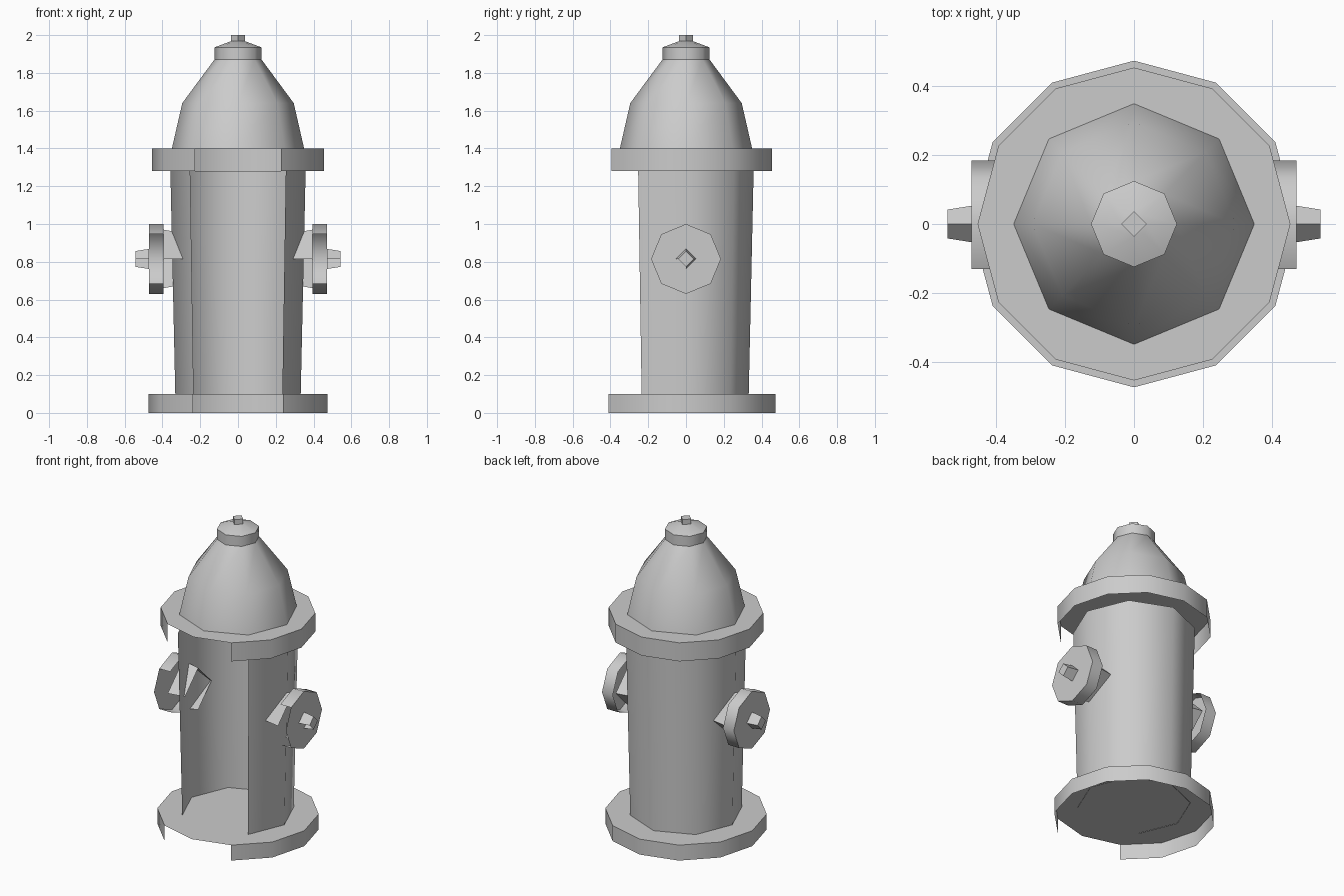
import bpy, bmesh
from math import radians, cos, sin, pi
from mathutils import Vector

cube = bpy.data.objects.get("Cube")
if cube:
    bpy.data.objects.remove(cube, do_unlink=True)

GREY = (0.6, 0.6, 0.6, 1)
grey = bpy.data.materials.new("cast_grey")
grey.use_nodes = True
grey.diffuse_color = GREY
grey.node_tree.nodes["Principled BSDF"].inputs["Base Color"].default_value = GREY


def shell(name, sides, profile, gap=(), caps="", sideways=False):
    """Sweep (radius, distance) pairs round an axis; gap lists open wall faces."""
    def place(r, t, a):
        if sideways:
            return Vector((t, r * cos(a), 0.815 + r * sin(a)))
        return Vector((r * cos(a), r * sin(a), t))

    bm = bmesh.new()
    rings = [[bm.verts.new(place(r, t, 2 * pi * i / sides)) for i in range(sides)]
             for r, t in profile]
    for low, high in zip(rings, rings[1:]):
        for i in range(sides):
            if i not in gap:
                j = (i + 1) % sides
                bm.faces.new((low[i], low[j], high[j], high[i]))
    if "b" in caps:
        bm.faces.new(rings[0][::-1])
    if "t" in caps:
        bm.faces.new(rings[-1])
    mesh = bpy.data.meshes.new(name)
    bm.to_mesh(mesh)
    bm.free()
    mesh.materials.append(grey)
    obj = bpy.data.objects.new(name, mesh)
    bpy.context.collection.objects.link(obj)
    if sideways:
        obj.modifiers.new("both_sides", "MIRROR")
    bpy.ops.object.select_all(action="DESELECT")
    bpy.context.view_layer.objects.active = obj
    obj.select_set(True)
    bpy.ops.object.shade_smooth_by_angle(angle=radians(50))
    return obj


# Barrel and its two collars, each open at the front
front12, front8 = (8, 9), (5, 6)
shell("base_collar", 12, [(0.475, 0), (0.475, 0.1)], front12, "t")
shell("barrel", 8, [(0.332, 0.097), (0.358, 1.28)], front8)
shell("top_collar", 12, [(0.455, 1.28), (0.455, 1.4)], front12, "t")

# Bonnet, its cap and the operating nut
shell("bonnet", 8, [(0.35, 1.4), (0.295, 1.64), (0.125, 1.87)])
shell("bonnet_cap", 8, [(0.125, 1.87), (0.125, 1.935), (0.037, 1.968)], caps="bt")
shell("top_nut", 4, [(0.037, 1.96), (0.037, 2.0)], caps="t")

# Side outlets: neck, cap and nut, mirrored to both sides
shell("outlet_neck", 4, [(0.135, 0.285), (0.155, 0.395)], (2,), sideways=True)
shell("outlet_cap", 8, [(0.185, 0.395), (0.185, 0.472)], (3, 4), "t", sideways=True)
shell("outlet_nut", 4, [(0.053, 0.472), (0.042, 0.542)], (2,), "t", sideways=True)
